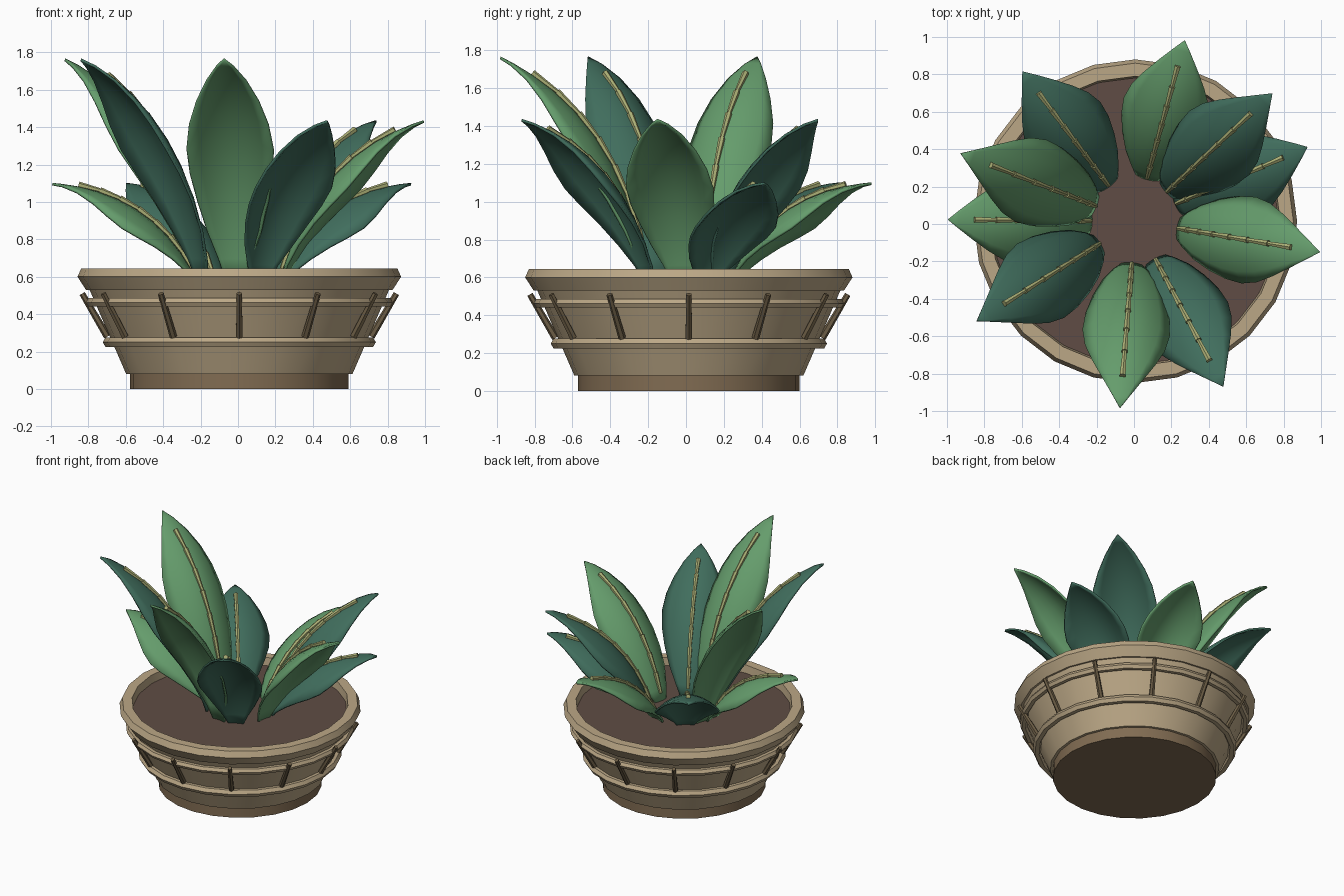
import bpy, bmesh, math
from mathutils import Vector, Matrix

cube = bpy.data.objects.get("Cube")
if cube:
    bpy.data.objects.remove(cube, do_unlink=True)

CENTRE = Vector((0.007, 0.015, 0))


def material(name, rgb):
    m = bpy.data.materials.new(name)
    m.use_nodes = True
    m.diffuse_color = (*rgb, 1)
    m.node_tree.nodes["Principled BSDF"].inputs["Base Color"].default_value = (*rgb, 1)
    return m


tan = material("tan clay", (0.50, 0.39, 0.24))
brown = material("dark clay", (0.22, 0.15, 0.085))
wood = material("dark wood", (0.15, 0.11, 0.06))
earth = material("soil", (0.115, 0.073, 0.058))
green = material("leaf green", (0.13, 0.335, 0.15))
teal = material("leaf teal", (0.052, 0.155, 0.11))
olive = material("vein olive", (0.41, 0.43, 0.18))


def finish(bm, name, mat, angle=35):
    bmesh.ops.recalc_face_normals(bm, faces=bm.faces)
    mesh = bpy.data.meshes.new(name)
    bm.to_mesh(mesh)
    bm.free()
    mesh.materials.append(mat)
    ob = bpy.data.objects.new(name, mesh)
    ob.location = CENTRE
    bpy.context.collection.objects.link(ob)
    bpy.ops.object.select_all(action='DESELECT')
    ob.select_set(True)
    bpy.context.view_layer.objects.active = ob
    bpy.ops.object.shade_smooth_by_angle(angle=math.radians(angle))
    return ob


def lathe(name, profile, mat, closed=False, sides=24):
    """Spin (radius, height) points; open profiles are capped at both ends."""
    bm = bmesh.new()
    rings = []
    for r, z in profile:
        rings.append([bm.verts.new((r * math.cos(a), r * math.sin(a), z))
                      for a in (math.tau * i / sides for i in range(sides))])
    pairs = list(zip(rings, rings[1:]))
    if closed:
        pairs.append((rings[-1], rings[0]))
    else:
        bm.faces.new(rings[0])
        bm.faces.new(rings[-1])
    for lo, hi in pairs:
        for i in range(sides):
            j = (i + 1) % sides
            bm.faces.new((lo[i], lo[j], hi[j], hi[i]))
    return finish(bm, name, mat)


def rod(bm, p, q, r1, r2, sides=6):
    d = q - p
    turn = d.to_track_quat('Z', 'Y').to_matrix().to_4x4()
    bmesh.ops.create_cone(bm, cap_ends=True, segments=sides, radius1=r1, radius2=r2,
                          depth=d.length, matrix=Matrix.Translation((p + q) / 2) @ turn)


def radial(a, r, z):
    return Vector((r * math.cos(a), r * math.sin(a), z))


# Pot
lathe("pot_base", [(0.585, 0), (0.585, 0.085)], brown)
lathe("pot_body", [(0.605, 0.08), (0.805, 0.54)], tan)
lathe("pot_rim", [(0.82, 0.53), (0.865, 0.6), (0.845, 0.645),
                  (0.775, 0.645), (0.76, 0.54)], tan, closed=True)
lathe("soil", [(0.765, 0.55), (0.765, 0.585)], earth, sides=48)


# Hoops around the pot
def hoop(name, radius, height, thick):
    steps = [math.tau * i / 6 for i in range(6)]
    lathe(name, [(radius + thick * math.cos(a), height + thick * math.sin(a))
                 for a in steps], tan, closed=True)


hoop("lower_hoop", 0.70, 0.25, 0.03)
hoop("upper_hoop", 0.795, 0.463, 0.026)

# Slanted slats
bm = bmesh.new()
for i in range(12):
    a = math.tau * i / 12
    rod(bm, radial(a, 0.705, 0.28), radial(a, 0.84, 0.51), 0.02, 0.016)
finish(bm, "slats", wood)

# Leaves: half width along the length, start to tip
WIDTHS = [(0, 0.045), (0.08, 0.09), (0.18, 0.145), (0.3, 0.19), (0.42, 0.22), (0.54, 0.23),
          (0.66, 0.21), (0.77, 0.165), (0.87, 0.105), (0.95, 0.045), (1, 0.002)]
ACROSS = [i / 4 for i in range(-4, 5)]
DROOP = 2.2


def leaf_frame(t, bend, tip):
    """Point and upper normal of the arched midrib in (radius, height)."""
    a, b, c = Vector((0.225, 0.56)), Vector(bend), Vector((1.0, tip))
    p = a * (1 - t) ** 2 + b * 2 * t * (1 - t) + c * t * t
    d = ((b - a) * (1 - t) + (c - b) * t).normalized()
    return p, Vector((-d.y, d.x))


def leaf(name, degrees, bend, tip, mat):
    a = math.radians(degrees)
    side = Vector((-math.sin(a), math.cos(a), 0))
    bm = bmesh.new()
    rows = []
    for t, w in WIDTHS:
        p, n = leaf_frame(t, bend, tip)
        row = []
        for s in ACROSS:
            q = p - n * DROOP * (s * w) ** 2
            row.append(bm.verts.new(radial(a, q.x, q.y) + side * s * w))
        rows.append(row)
    for lo, hi in zip(rows, rows[1:]):
        for i in range(len(ACROSS) - 1):
            bm.faces.new((lo[i], lo[i + 1], hi[i + 1], hi[i]))
    ob = finish(bm, name, mat, 50)
    solid = ob.modifiers.new("thickness", 'SOLIDIFY')
    solid.thickness = 0.014
    solid.offset = 0

    # Jointed vein lying on the upper face
    bm = bmesh.new()
    joints = []
    for k in range(8):
        p, n = leaf_frame(0.06 + 0.81 * k / 7, bend, tip)
        q = p + n * 0.016
        joints.append(radial(a, q.x, q.y))
    for p, q in zip(joints, joints[1:]):
        rod(bm, p, q, 0.012, 0.018)
    finish(bm, name + "_vein", olive)


TIERS = {
    "tall": ((0.34, 1.44), 1.76, [(-94.7, green), (-147.8, teal), (158.8, green)]),
    "middle": ((0.395, 1.24), 1.43, [(43, teal), (-9.5, green), (-62, teal)]),
    "low": ((0.45, 1.05), 1.095, [(23.3, teal), (74.7, green), (127, teal), (179.5, green)]),
}
for tier, (bend, tip, members) in TIERS.items():
    for i, (deg, mat) in enumerate(members, 1):
        leaf(f"{tier}_leaf_{i}", deg, bend, tip, mat)
